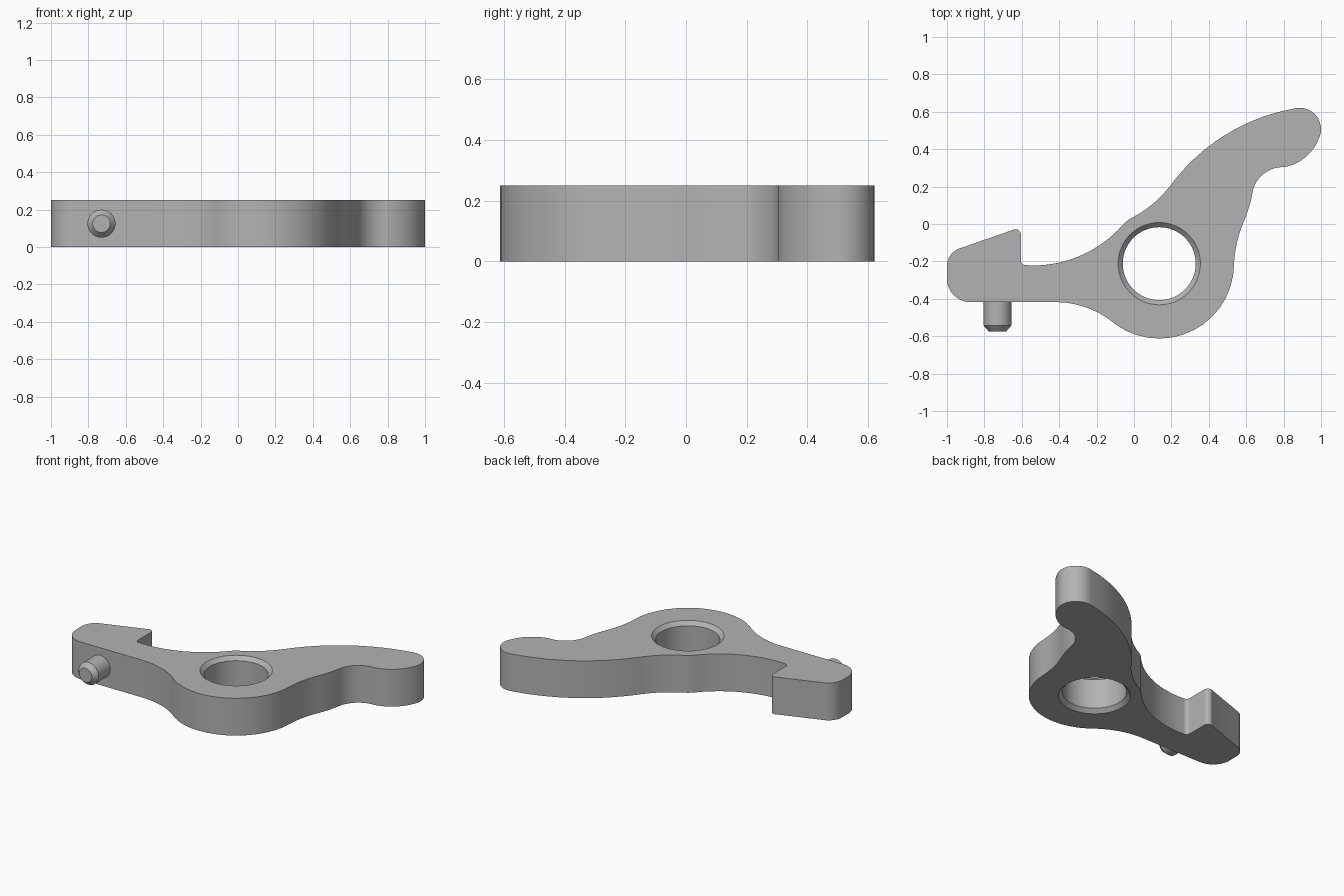
import bpy, bmesh, math
from mathutils import Vector

cube = bpy.data.objects.get("Cube")
if cube:
    bpy.data.objects.remove(cube, do_unlink=True)

THICK = 0.25
HUB = Vector((0.135, -0.212))

grey = bpy.data.materials.new("plain grey")
grey.use_nodes = True
grey.diffuse_color = (0.45, 0.45, 0.45, 1)
grey.node_tree.nodes["Principled BSDF"].inputs["Base Color"].default_value = (0.45, 0.45, 0.45, 1)


def arc(a, m, b, n=14):
    """Points on the circular arc from a through m to b."""
    a, m, b = Vector(a), Vector(m), Vector(b)
    u, v = m - a, b - a
    d = 2 * u.cross(v)
    c = a + Vector((v.y * u.length_squared - u.y * v.length_squared,
                    u.x * v.length_squared - v.x * u.length_squared)) / d
    r = a - c
    start = math.atan2(r.y, r.x)
    sweep = (math.atan2(b.y - c.y, b.x - c.x) - start) % math.tau
    if d < 0:
        sweep -= math.tau
    return [c + r.length * Vector((math.cos(start + sweep * i / n), math.sin(start + sweep * i / n)))
            for i in range(n + 1)]


def circle(c, r, n=64):
    return [c + r * Vector((math.cos(math.tau * i / n), math.sin(math.tau * i / n))) for i in range(n)]


def ring(bm, pts, z):
    return [bm.verts.new((p.x, p.y, z)) for p in pts]


def walls(bm, lower, upper):
    for i in range(len(lower)):
        j = (i + 1) % len(lower)
        bm.faces.new((lower[i], lower[j], upper[j], upper[i]))


def finish(bm, name):
    bmesh.ops.recalc_face_normals(bm, faces=bm.faces[:])
    mesh = bpy.data.meshes.new(name)
    bm.to_mesh(mesh)
    bm.free()
    mesh.materials.append(grey)
    ob = bpy.data.objects.new(name, mesh)
    bpy.context.collection.objects.link(ob)
    bpy.ops.object.select_all(action='DESELECT')
    ob.select_set(True)
    bpy.context.view_layer.objects.active = ob
    bpy.ops.object.shade_smooth_by_angle(angle=math.radians(25))


# Lever outline, clockwise from the lower left corner, as arcs joined by lines
segments = [
    ((-0.87, -0.418), (-0.962, -0.382), (-1.0, -0.29)),      # latch corner
    ((-1.0, -0.23), (-0.982, -0.168), (-0.925, -0.128)),
    ((-0.648, -0.032), (-0.616, -0.034), (-0.605, -0.058)),  # hook tip
    ((-0.605, -0.195), (-0.598, -0.213), (-0.58, -0.22)),
    ((-0.53, -0.222), (-0.27, -0.162), (-0.06, -0.005)),     # neck
    ((-0.06, -0.005), (-0.04, 0.014), (-0.015, 0.031)),
    ((-0.015, 0.031), (0.10, 0.107), (0.198, 0.21)),
    ((0.198, 0.21), (0.47, 0.465), (0.85, 0.616)),           # arm back
    ((0.85, 0.616), (0.978, 0.574), (0.985, 0.45)),          # arm tip
    ((0.985, 0.45), (0.913, 0.354), (0.80, 0.304)),
    ((0.80, 0.304), (0.69, 0.266), (0.636, 0.182)),          # arm notch
    ((0.636, 0.182), (0.618, 0.10), (0.588, 0.015)),
    ((0.588, 0.015), (0.548, -0.11), (0.535, -0.212)),
    ((0.535, -0.212), (0.18, -0.61), (-0.10, -0.536)),       # hub
    ((-0.10, -0.536), (-0.245, -0.45), (-0.43, -0.418)),
]
outline = []
for seg in segments:
    for p in arc(*seg, n=40 if seg[0][1] == HUB.y else 14):
        if not outline or (p - outline[-1]).length > 1e-4:
            outline.append(p)

# Lever body with a bevelled hub bore
bm = bmesh.new()
base, top = ring(bm, outline, 0), ring(bm, outline, THICK)
walls(bm, base, top)
bevel = 0.025
bore = [ring(bm, circle(HUB, r), z) for r, z in
        ((0.22, 0), (0.195, bevel), (0.195, THICK - bevel), (0.22, THICK))]
for lower, upper in zip(bore, bore[1:]):
    walls(bm, lower, upper)
for outer, inner in ((base, bore[0]), (top, bore[-1])):
    edges = [bm.edges.get((loop[i - 1], loop[i])) for loop in (outer, inner) for i in range(len(loop))]
    bmesh.ops.triangle_fill(bm, edges=edges, use_beauty=True)
finish(bm, "lever_body")

# Chamfered pin under the latch end
bm = bmesh.new()
rings = []
for r, y in ((0.075, -0.40), (0.075, -0.542), (0.047, -0.574)):
    rings.append([bm.verts.new((p.x, y, p.y)) for p in circle(Vector((-0.73, THICK / 2)), r, 32)])
for lower, upper in zip(rings, rings[1:]):
    walls(bm, lower, upper)
bm.faces.new(rings[0])
bm.faces.new(rings[-1])
finish(bm, "latch_pin")
